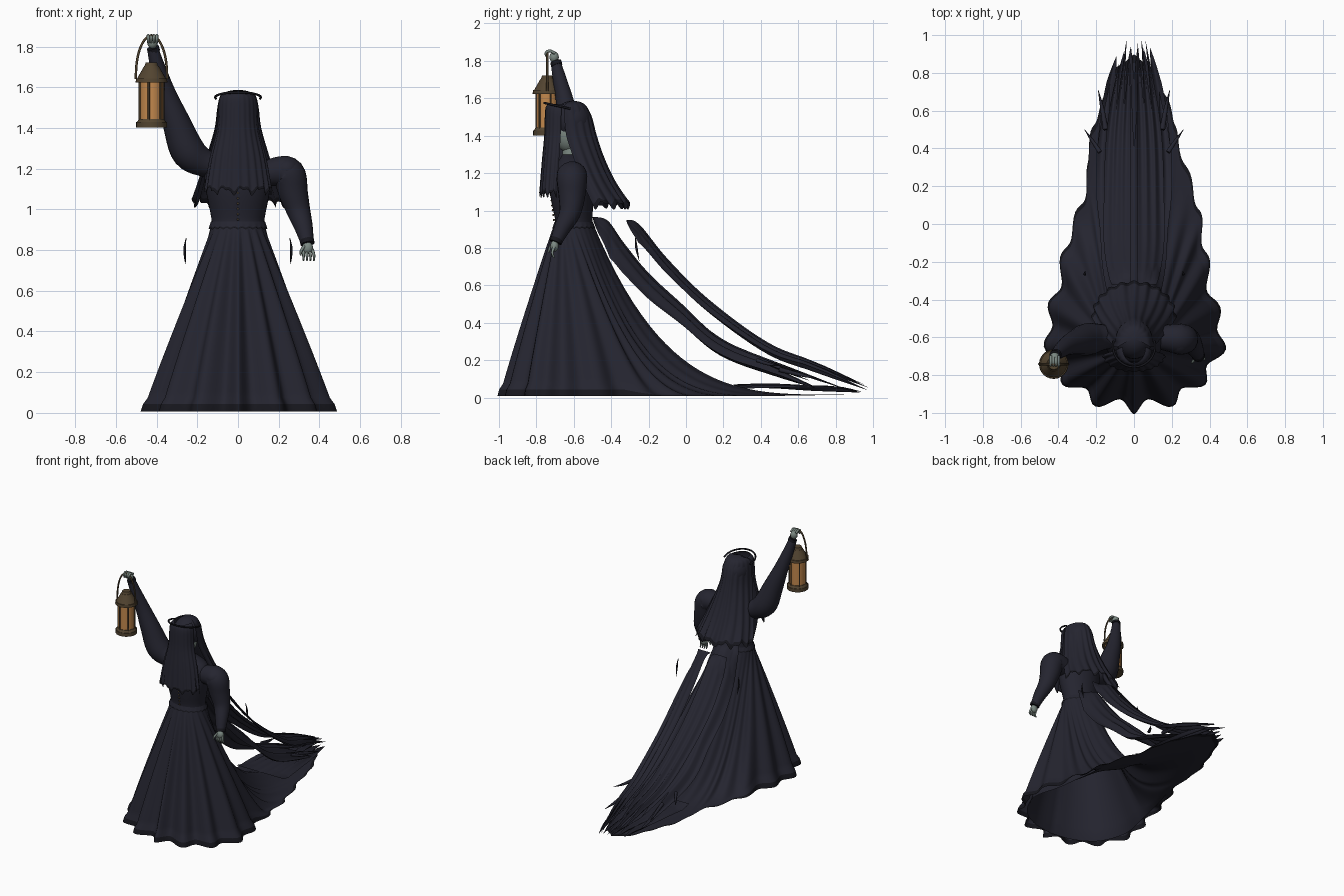
import bpy, math, random
from math import sin, cos, pi
from mathutils import Vector

random.seed(4)
if "Cube" in bpy.data.objects:
    bpy.data.objects.remove(bpy.data.objects["Cube"])


def material(name, rgb, rough=0.8):
    m = bpy.data.materials.new(name)
    m.use_nodes = True
    m.diffuse_color = (*rgb, 1)
    b = m.node_tree.nodes["Principled BSDF"]
    b.inputs["Base Color"].default_value = (*rgb, 1)
    b.inputs["Roughness"].default_value = rough
    return m


CLOTH = material("dark cloth", (0.018, 0.018, 0.029))
TRIM = material("black trim", (0.008, 0.008, 0.012))
SKIN = material("pale grey skin", (0.2, 0.25, 0.225))
METAL = material("aged brass", (0.085, 0.058, 0.03))
GLASS = material("amber glass", (0.55, 0.25, 0.075))


def sample(pts, t):
    """Smooth point along a list of control points of any dimension."""
    n = len(pts) - 1
    i = min(int(t * n), n - 1)
    f = t * n - i
    a, b, c, d = (Vector(pts[max(0, min(n, i + k))]) for k in (-1, 0, 1, 2))
    return b + 0.5 * f * ((c - a) + f * (2 * a - 5 * b + 4 * c - d + f * (3 * (b - c) + d - a)))


def grid(name, fn, nu, nv, mat, closed=False, trim_rows=0):
    """Surface from fn(u, v); v runs around and may close on itself."""
    cols = nv if closed else nv + 1
    verts = [fn(i / nu, j / nv) for i in range(nu + 1) for j in range(cols)]
    faces = [(i * cols + j, (i + 1) * cols + j,
              (i + 1) * cols + (j + 1) % cols, i * cols + (j + 1) % cols)
             for i in range(nu) for j in range(nv)]
    me = bpy.data.meshes.new(name)
    me.from_pydata(verts, [], faces)
    me.materials.append(mat)
    me.materials.append(TRIM)
    for p in me.polygons:
        p.use_smooth = True
        p.material_index = int(p.index // nv >= nu - trim_rows)
    ob = bpy.data.objects.new(name, me)
    bpy.context.collection.objects.link(ob)


def tube(name, pts, mat, steps=16, sides=4):
    """Round tube through points (x, y, z, radius)."""
    cu = bpy.data.curves.new(name, "CURVE")
    cu.dimensions = "3D"
    cu.bevel_depth = 1
    cu.bevel_resolution = sides
    cu.use_fill_caps = True
    sp = cu.splines.new("POLY")
    sp.points.add(steps)
    for i, p in enumerate(sp.points):
        s = sample(pts, i / steps)
        p.co = (s[0], s[1], s[2], 1)
        p.radius = s[3]
    sp.use_smooth = True
    cu.materials.append(mat)
    ob = bpy.data.objects.new(name, cu)
    bpy.context.collection.objects.link(ob)


def finish(name, mat):
    ob = bpy.context.object
    ob.name = name
    ob.data.materials.append(mat)
    bpy.ops.object.shade_smooth_by_angle()


def ball(name, loc, scale, mat):
    bpy.ops.mesh.primitive_uv_sphere_add(segments=24, ring_count=14, location=loc)
    bpy.context.object.scale = scale
    finish(name, mat)


def cone(name, loc, r1, r2, depth, mat):
    bpy.ops.mesh.primitive_cone_add(vertices=24, radius1=r1, radius2=r2, depth=depth, location=loc)
    finish(name, mat)


# Pleated skirt sweeping back into a long train; hem outlines run front to back
HEM_LEFT = [(0, -0.96), (0.2, -0.92), (0.37, -0.8), (0.455, -0.6), (0.4, -0.36), (0.36, -0.1),
            (0.32, 0.15), (0.235, 0.4), (0.195, 0.6), (0.11, 0.78), (0, 0.88)]
HEM_RIGHT = [(0, -0.96), (0.2, -0.92), (0.37, -0.8), (0.445, -0.58), (0.4, -0.34), (0.335, -0.08),
             (0.255, 0.17), (0.235, 0.4), (0.18, 0.6), (0.11, 0.78), (0, 0.88)]


def skirt(u, v, fold=1.0, inset=0.0):
    left = v < 0.5
    s = 2 * v if left else 2 - 2 * v
    hem = sample(HEM_LEFT if left else HEM_RIGHT, s)
    waist = Vector((0.13 * sin(s * pi), -0.6 - 0.1 * cos(s * pi)))
    out = (hem - Vector((0, -0.6))).normalized()
    pleat = (0.036 * cos(22 * s * pi) * (1 - 0.85 * s) + 0.01 * sin(9 * s * pi) * s) * u ** 0.8
    p = waist.lerp(hem, u) + out * (fold * pleat + 0.012 * (u > 0.965) - inset * u)
    power = 0.95 + 2.7 * max(0, min(1, (s - 0.42) / 0.33))
    z = 0.93 * (1 - u) ** power + 0.008 + 0.03 * u * max(0, s - 0.7)
    return (p.x if left else -p.x, p.y, z)


grid("skirt", skirt, 32, 220, CLOTH, closed=True, trim_rows=1)
grid("skirt_lining", lambda u, v: skirt(u, 1 - v, 0, 0.045), 24, 96, CLOTH, closed=True)

# Bodice, with rows of (z, half width, half depth, centre y)
BODICE = [(0.9, 0.134, 0.105, -0.6), (0.95, 0.13, 0.1, -0.6), (1.08, 0.155, 0.115, -0.61),
          (1.18, 0.165, 0.115, -0.61), (1.25, 0.14, 0.09, -0.6), (1.3, 0.05, 0.05, -0.61)]


def bodice(u, v):
    z, rx, ry, cy = sample(BODICE, 1 - u)
    return (rx * sin(2 * pi * v), cy - ry * cos(2 * pi * v), z)


grid("bodice", bodice, 18, 36, CLOTH, closed=True)
grid("waist_band", lambda u, v: ((0.133 + 0.012 * u) * sin(2 * pi * v),
                                 -0.6 - (0.103 + 0.012 * u) * cos(2 * pi * v),
                                 0.94 - 0.035 * u - 0.004 * u * cos(48 * pi * v)),
     4, 144, CLOTH, closed=True, trim_rows=1)
for i in range(6):
    ball("bodice_button", (0, -0.706 - 0.003 * i, 0.95 + 0.026 * i), (0.006, 0.006, 0.006), METAL)

# Head and neck beneath the veil
ball("head", (0, -0.625, 1.42), (0.075, 0.085, 0.11), SKIN)
cone("neck", (0, -0.615, 1.3), 0.05, 0.042, 0.14, SKIN)
ball("veil_cap", (0, -0.61, 1.48), (0.097, 0.105, 0.106), CLOTH)


# Veil sheets, with rows of (z, half width, edge y, middle y)
def veil(name, rows, pleats, depth, jag):
    turn = 1 if rows[-1][3] < rows[-1][2] else -1

    def fn(u, v):
        z, w, edge, mid = sample(rows, u)
        a = (v - 0.5) * pi * turn
        k = 1 + depth * u * cos(pleats * a)
        drop = jag * u ** 8 * (sin(11 * a) + 0.6 * sin(23 * a + 1))
        return (w * k * sin(a), edge + (mid - edge) * k * cos(a), z + drop)
    grid(name, fn, 26, 96, CLOTH, trim_rows=1)


veil("front_veil", [(1.57, 0.06, -0.65, -0.735), (1.54, 0.092, -0.665, -0.752), (1.4, 0.102, -0.67, -0.757),
                    (1.25, 0.138, -0.68, -0.77), (1.09, 0.165, -0.69, -0.782)], 22, 0.03, 0.014)
veil("back_veil", [(1.587, 0.01, -0.61, -0.6), (1.58, 0.05, -0.63, -0.565), (1.56, 0.085, -0.65, -0.535),
                   (1.5, 0.1, -0.65, -0.505), (1.4, 0.112, -0.64, -0.48), (1.28, 0.145, -0.6, -0.44),
                   (1.15, 0.185, -0.55, -0.38), (1.03, 0.22, -0.49, -0.305)], 20, 0.035, 0.016)

# Circlet holding the veil
tube("circlet", [(0.112 * sin(a), -0.645 - 0.112 * cos(a), 1.55 + 0.025 * cos(a), 0.006)
                 for a in [(k / 12 - 0.5) * 1.15 * pi for k in range(13)]], TRIM, 36, 2)

# Sleeves: raised right arm and lowered left arm
tube("right_sleeve", [(-0.1, -0.6, 1.215, 0.055), (-0.17, -0.6, 1.23, 0.07), (-0.245, -0.61, 1.285, 0.085),
                      (-0.3, -0.625, 1.42, 0.07), (-0.355, -0.645, 1.57, 0.05),
                      (-0.395, -0.675, 1.7, 0.037), (-0.418, -0.695, 1.785, 0.028)], CLOTH, 28, 7)
tube("left_sleeve", [(0.12, -0.6, 1.17, 0.06), (0.2, -0.605, 1.185, 0.075), (0.25, -0.61, 1.17, 0.082),
                     (0.272, -0.61, 1.08, 0.072), (0.298, -0.62, 0.99, 0.058),
                     (0.323, -0.66, 0.91, 0.045), (0.34, -0.695, 0.835, 0.032)], CLOTH, 28, 7)
ball("left_shoulder_puff", (0.24, -0.61, 1.195), (0.07, 0.08, 0.062), CLOTH)
tube("left_cuff", [(0.338, -0.69, 0.85, 0.035), (0.342, -0.698, 0.83, 0.035)], TRIM, 2)
tube("right_cuff", [(-0.412, -0.69, 1.775, 0.031), (-0.419, -0.697, 1.795, 0.031)], TRIM, 2)

# Hands
ball("left_palm", (0.342, -0.703, 0.81), (0.027, 0.022, 0.03), SKIN)
for k in range(4):
    x = 0.322 + 0.014 * k
    tube("left_finger", [(x, -0.705, 0.805, 0.008), (x + 0.003 * k, -0.715, 0.775, 0.007),
                         (x + 0.003 * k, -0.705, 0.748, 0.004)], SKIN, 6, 2)
tube("left_thumb", [(0.325, -0.715, 0.82, 0.008), (0.31, -0.73, 0.795, 0.007), (0.308, -0.735, 0.775, 0.004)], SKIN, 6, 2)
ball("right_palm", (-0.42, -0.705, 1.82), (0.026, 0.025, 0.03), SKIN)
for k in range(4):
    x = -0.441 + 0.014 * k
    tube("right_finger", [(x, -0.7, 1.84, 0.008), (x, -0.728, 1.854, 0.008), (x, -0.75, 1.842, 0.007),
                          (x, -0.742, 1.818, 0.005)], SKIN, 8, 2)

# Lantern
LX, LY = -0.425, -0.742
for name, z, r1, r2, d, mat in [
        ("lantern_base", 1.415, 0.075, 0.075, 0.026, METAL), ("lantern_base_step", 1.436, 0.072, 0.062, 0.018, METAL),
        ("lantern_glass", 1.535, 0.057, 0.057, 0.19, GLASS), ("lantern_eave", 1.634, 0.078, 0.076, 0.02, METAL),
        ("lantern_roof", 1.674, 0.07, 0.036, 0.06, METAL), ("lantern_cap", 1.712, 0.034, 0.028, 0.018, METAL)]:
    cone(name, (LX, LY, z), r1, r2, d, mat)
for k in range(6):
    a = k * pi / 3 + 0.3
    x, y = LX + 0.061 * cos(a), LY + 0.061 * sin(a)
    tube("lantern_bar", [(x, y, 1.43, 0.005), (x, y, 1.63, 0.005)], METAL, 1, 1)
tube("lantern_handle", [(LX - 0.077 * cos(a), LY, 1.64 + 0.212 * sin(a) ** 0.9, 0.006)
                        for a in [k * pi / 16 for k in range(17)]], METAL, 40, 2)


# Draped cape sheets with torn ends: path of (half spread, y, z)
def cape(name, path, x0, x1, sag, teeth, valley):
    peaks = [random.uniform(0.5, 1) for _ in range(teeth)]
    peaks[teeth // 2] = 1

    def fn(u, v):
        k = min(int(v * teeth), teeth - 1)
        tooth = (1 - abs(2 * (v * teeth - k) - 1)) ** 0.7
        spread, y, z = sample(path, u * (valley + (1 - valley) * peaks[k] * tooth))
        pos = x1 + (x0 - x1) * v
        fold = 0.012 * u * cos(2 * pi * v * teeth)
        droop = sag * min(1, 5 * u) * (1 - 0.7 * u)
        return (spread * pos, y, z + fold - droop * pos * pos)
    grid(name, fn, 40, teeth * 8, CLOTH)


LOWER = [(0.1, -0.5, 0.965), (0.125, -0.42, 0.945), (0.15, -0.33, 0.82), (0.17, -0.2, 0.66),
         (0.18, -0.03, 0.5), (0.2, 0.18, 0.31), (0.19, 0.48, 0.18), (0.13, 0.88, 0.05)]
UPPER = [(0.12, -0.32, 0.95), (0.14, -0.25, 0.925), (0.16, -0.1, 0.74), (0.16, 0.12, 0.52),
         (0.15, 0.43, 0.29), (0.12, 0.68, 0.185), (0.07, 0.98, 0.075)]
TRAIN = [(0.2, 0.25, 0.07), (0.19, 0.45, 0.07), (0.16, 0.68, 0.055), (0.1, 0.94, 0.045)]
cape("cape_lower", LOWER, -1, 1, 0.22, 6, 0.82)
cape("train_tatters", TRAIN, -1, 1, 0.03, 6, 0.75)
for side in (-1, 1):
    inner, outer = side * 0.12, side
    cape("cape_upper", UPPER, min(inner, outer), max(inner, outer), 0.12, 3, 0.8)
    # Loose slivers of torn cloth beside the hips and the train
    tube("torn_sliver", [(side * 0.255, -0.27, 0.86, 0.001), (side * 0.262, -0.265, 0.8, 0.007),
                         (side * 0.258, -0.25, 0.73, 0.001)], TRIM, 8, 1)
    tube("torn_edge", [(side * 0.18, 0.38, 0.2, 0.012), (side * 0.22, 0.44, 0.18, 0.009),
                       (side * 0.262, 0.5, 0.17, 0.001)], CLOTH, 8, 1)
    tube("torn_corner", [(side * 0.15, 0.5, 0.15, 0.015), (side * 0.17, 0.62, 0.12, 0.01),
                         (side * 0.19, 0.71, 0.1, 0.001)], CLOTH, 8, 1)
